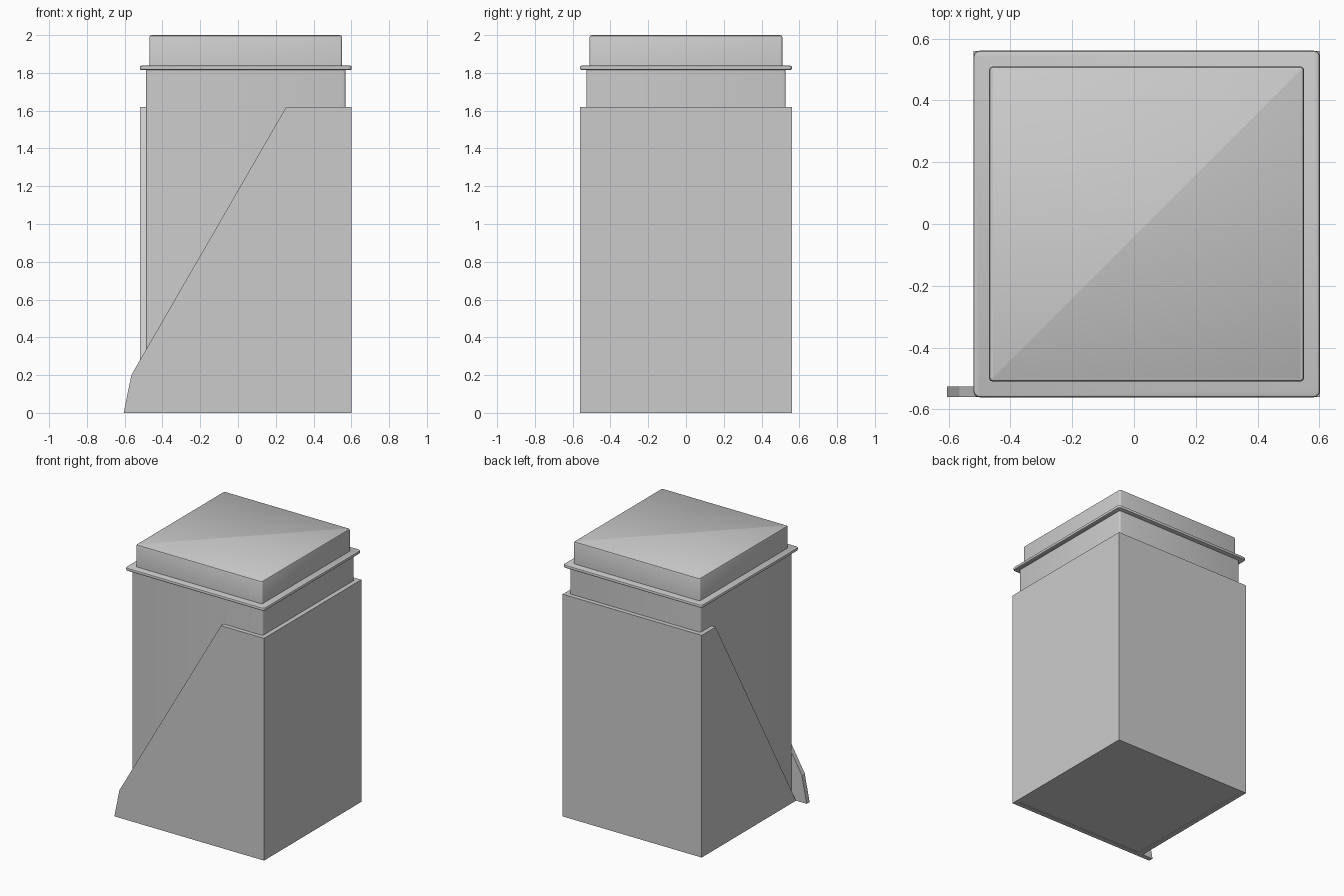
import bpy, bmesh
from mathutils import Vector

if "Cube" in bpy.data.objects:
    bpy.data.objects.remove(bpy.data.objects["Cube"])

CX = 0.041  # centre of the canister; the front panel's foot sticks out to the left

grey = bpy.data.materials.new("mid_grey")
grey.diffuse_color = (0.55, 0.55, 0.55, 1.0)
grey.use_nodes = True
grey.node_tree.nodes["Principled BSDF"].inputs["Base Color"].default_value = grey.diffuse_color


def finish(name, bm, mat=grey):
    bmesh.ops.recalc_face_normals(bm, faces=bm.faces[:])
    mesh = bpy.data.meshes.new(name)
    bm.to_mesh(mesh)
    bm.free()
    obj = bpy.data.objects.new(name, mesh)
    bpy.context.collection.objects.link(obj)
    if mat:
        mesh.materials.append(mat)
    return obj


def box(name, half, z0, z1, corner, top=0.0, bottom=0.0, mat=grey):
    """Square box on the canister axis: rounded corners, then rounded rims."""
    bm = bmesh.new()
    bmesh.ops.create_cube(bm, size=1)
    for v in bm.verts:
        v.co = Vector((CX + 2 * half * v.co.x, 2 * half * v.co.y, z1 if v.co.z > 0 else z0))
    upright = [e for e in bm.edges if abs(e.verts[0].co.z - e.verts[1].co.z) > 1e-4]
    bmesh.ops.bevel(bm, geom=upright, offset=corner, segments=3, profile=0.5, affect='EDGES')
    for z, size in ((z1, top), (z0, bottom)):
        if size:
            rim = [e for e in bm.edges if all(abs(v.co.z - z) < 1e-5 for v in e.verts)]
            bmesh.ops.bevel(bm, geom=rim, offset=size, segments=2, profile=0.5, affect='EDGES')
    obj = finish(name, bm, mat)
    for o in bpy.context.selected_objects:
        o.select_set(False)
    bpy.context.view_layer.objects.active = obj
    obj.select_set(True)
    bpy.ops.object.shade_smooth_by_angle(angle=0.6)
    return obj


def panel(name, axis, outline, start, end):
    """Flat sheet: a (horizontal, z) outline extruded along 'x' or 'y'."""
    bm = bmesh.new()
    place = (lambda h, z: (start, h, z)) if axis == 'x' else (lambda h, z: (h, start, z))
    face = bm.faces.new([bm.verts.new(place(h, z)) for h, z in outline])
    out = bmesh.ops.extrude_face_region(bm, geom=[face])
    d = end - start
    bmesh.ops.translate(bm, vec=(d, 0, 0) if axis == 'x' else (0, d, 0),
                        verts=[g for g in out["geom"] if isinstance(g, bmesh.types.BMVert)])
    return finish(name, bm)


# Holder: four sheets, the front and left ones cut diagonally
H = 1.62
panel("front_panel", 'y', [(-0.605, 0), (0.602, 0), (0.602, H), (0.255, H), (-0.565, 0.2)],
      -0.56, -0.526)
panel("back_panel", 'y', [(-0.519, 0), (0.602, 0), (0.602, H), (-0.519, H)], 0.526, 0.56)
panel("right_panel", 'x', [(-0.526, 0), (0.526, 0), (0.526, H), (-0.526, H)], 0.568, 0.602)
panel("left_panel", 'x', [(-0.526, 0), (0.526, 0), (0.526, H), (0.40, H)], -0.519, -0.485)

# Canister: body, pale neck band, flange and lid
box("canister_body", 0.528, 0.005, 1.71, 0.012)
box("neck_band", 0.528, 1.71, 1.82, 0.012, mat=None)
box("lid_flange", 0.561, 1.815, 1.838, 0.02, 0.008, 0.008)
box("lid", 0.51, 1.83, 2.0, 0.012, top=0.012)
